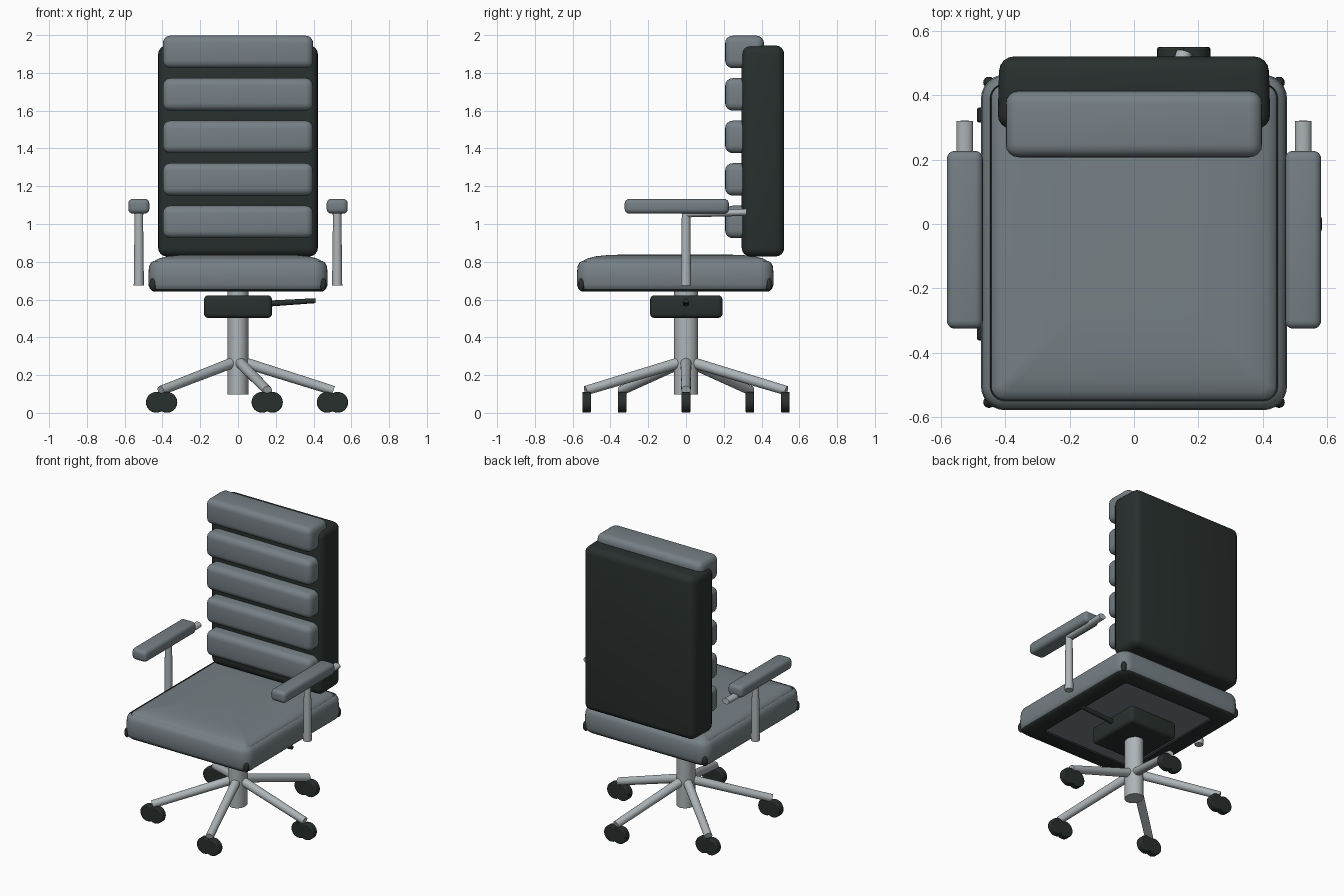
import bpy, bmesh, math
from mathutils import Vector, Matrix

cube = bpy.data.objects.get("Cube")
if cube:
    bpy.data.objects.remove(cube, do_unlink=True)


def material(name, rgb):
    m = bpy.data.materials.new(name)
    m.use_nodes = True
    m.diffuse_color = (*rgb, 1)
    bsdf = next(n for n in m.node_tree.nodes if n.type == 'BSDF_PRINCIPLED')
    bsdf.inputs["Base Color"].default_value = (*rgb, 1)
    bsdf.inputs["Roughness"].default_value = 0.6
    return m


GREY = material("grey upholstery", (0.18, 0.215, 0.235))
DARK = material("dark plastic", (0.021, 0.029, 0.027))
METAL = material("brushed metal", (0.42, 0.46, 0.48))


def finish(name, bm, *mats):
    bmesh.ops.recalc_face_normals(bm, faces=bm.faces)
    mesh = bpy.data.meshes.new(name)
    bm.to_mesh(mesh)
    bm.free()
    for m in mats:
        mesh.materials.append(m)
    obj = bpy.data.objects.new(name, mesh)
    bpy.context.collection.objects.link(obj)
    bpy.ops.object.select_all(action='DESELECT')
    obj.select_set(True)
    bpy.context.view_layer.objects.active = obj
    bpy.ops.object.shade_smooth_by_angle(angle=math.radians(40))
    return obj


def rounded_box(name, lo, hi, radius, mat, back_scale=1.0):
    """Box between two corners with rounded edges; the back may be narrower."""
    lo, hi = Vector(lo), Vector(hi)
    bm = bmesh.new()
    bmesh.ops.create_cube(bm, size=1)
    for v in bm.verts:
        if v.co.y > 0:
            v.co.x *= back_scale
        v.co = (lo + hi) / 2 + v.co * (hi - lo)
    bmesh.ops.bevel(bm, geom=bm.edges[:], offset=radius, segments=4,
                    profile=0.5, affect='EDGES')
    return finish(name, bm, mat)


def rod(name, start, end, r1, r2, mat, squash=1.0):
    """Round bar from start to end, squashed across x or z where asked."""
    start, end = Vector(start), Vector(end)
    axis = end - start
    bm = bmesh.new()
    bmesh.ops.create_cone(bm, cap_ends=True, segments=24, radius1=r1,
                          radius2=r2, depth=axis.length)
    turn = axis.to_track_quat('Z', 'Y').to_matrix().to_4x4()
    bm.transform(Matrix.Translation((start + end) / 2) @ turn
                 @ Matrix.Diagonal((squash, 1, 1, 1)))
    return finish(name, bm, mat)


# Seat cushion: stacked rounded rectangles, (inset, height, dark band above)
SEAT_Y, SEAT_HX, SEAT_HY = -0.057, 0.475, 0.521


def seat_ring(bm, inset, z):
    r = max(0.075 - inset, 0.02)
    verts = []
    for k in range(4):
        sx, sy = ((1, 1), (-1, 1), (-1, -1), (1, -1))[k]
        cx, cy = sx * (SEAT_HX - inset - r), sy * (SEAT_HY - inset - r)
        for i in range(7):
            a = math.pi / 2 * (k + i / 6)
            verts.append(bm.verts.new((cx + r * math.cos(a),
                                       SEAT_Y + cy + r * math.sin(a), z)))
    return verts


layers = [(0.13, 0.652, 1), (0.125, 0.643, 1), (0.025, 0.643, 1),
          (0.008, 0.657, 0), (0.0, 0.68, 0), (0.0, 0.73, 0),
          (0.004, 0.775, 0), (0.014, 0.795, 0), (0.028, 0.804, 1),
          (0.032, 0.797, 0), (0.038, 0.808, 0), (0.06, 0.819, 0),
          (0.1, 0.829, 0), (0.17, 0.836, 0), (0.28, 0.839, 0)]
bm = bmesh.new()
rings = [seat_ring(bm, inset, z) for inset, z, _ in layers]
for lower, upper, layer in zip(rings, rings[1:], layers):
    for i in range(len(lower)):
        j = (i + 1) % len(lower)
        face = bm.faces.new((lower[i], lower[j], upper[j], upper[i]))
        face.material_index = layer[2]
bm.faces.new(rings[0])
bm.faces.new(rings[-1])
finish("seat_cushion", bm, GREY, DARK)

# Dark corner tabs on the seat
for sx in (-1, 1):
    for sy in (-1, 1):
        bm = bmesh.new()
        bmesh.ops.create_uvsphere(bm, u_segments=16, v_segments=10, radius=1)
        bm.transform(Matrix.Translation((sx * 0.45, SEAT_Y + sy * 0.496, 0.68))
                     @ Matrix.Diagonal((0.018, 0.018, 0.034, 1)))
        finish("seat_corner_tab", bm, DARK)

# Backrest shell and its five horizontal pads
rounded_box("backrest_shell", (-0.424, 0.295, 0.828), (0.424, 0.52, 1.945),
            0.045, DARK, back_scale=0.985)
for i in range(5):
    z = 0.925 + i * 0.225
    rounded_box("backrest_pad", (-0.398, 0.207, z), (0.398, 0.413, z + 0.172),
                0.04, GREY)

# Armrests
for side in (-1, 1):
    x = side * 0.525
    rounded_box("armrest_pad", (x - 0.056, -0.325, 1.055),
                (x + 0.056, 0.227, 1.133), 0.025, GREY)
    rod("armrest_post", (x, 0, 0.675), (x, 0, 1.07), 0.027, 0.022, METAL)
    rod("armrest_rail", (x, 0, 1.053), (x, 0.32, 1.062), 0.018, 0.019,
        METAL, squash=1.35)

# Tilt mechanism, lever and column
rounded_box("tilt_mechanism", (-0.18, -0.19, 0.503), (0.18, 0.193, 0.622),
            0.022, DARK)
rod("tilt_lever", (0.15, 0, 0.578), (0.41, 0, 0.594), 0.016, 0.013, DARK)
rod("column", (0, 0, 0.097), (0, 0, 0.66), 0.063, 0.063, METAL, squash=0.88)

# Five-legged base with twin-wheel castors
for k in range(5):
    a = 2 * math.pi * k / 5
    x, y = 0.5 * math.cos(a), 0.553 * math.sin(a)
    if k in (2, 3):
        y *= 1.04
    rod("base_leg", (0, 0, 0.277), (x * 1.01, y * 1.01, 0.118),
        0.029, 0.025, METAL)
    for dx in (-0.028, 0.028):
        wheel = rod("castor_wheel", (x + dx, y - 0.023, 0.056),
                    (x + dx, y + 0.023, 0.056), 0.055, 0.055, DARK)
        bevel = wheel.modifiers.new("rounded_rim", 'BEVEL')
        bevel.width = 0.006
        bevel.segments = 2
